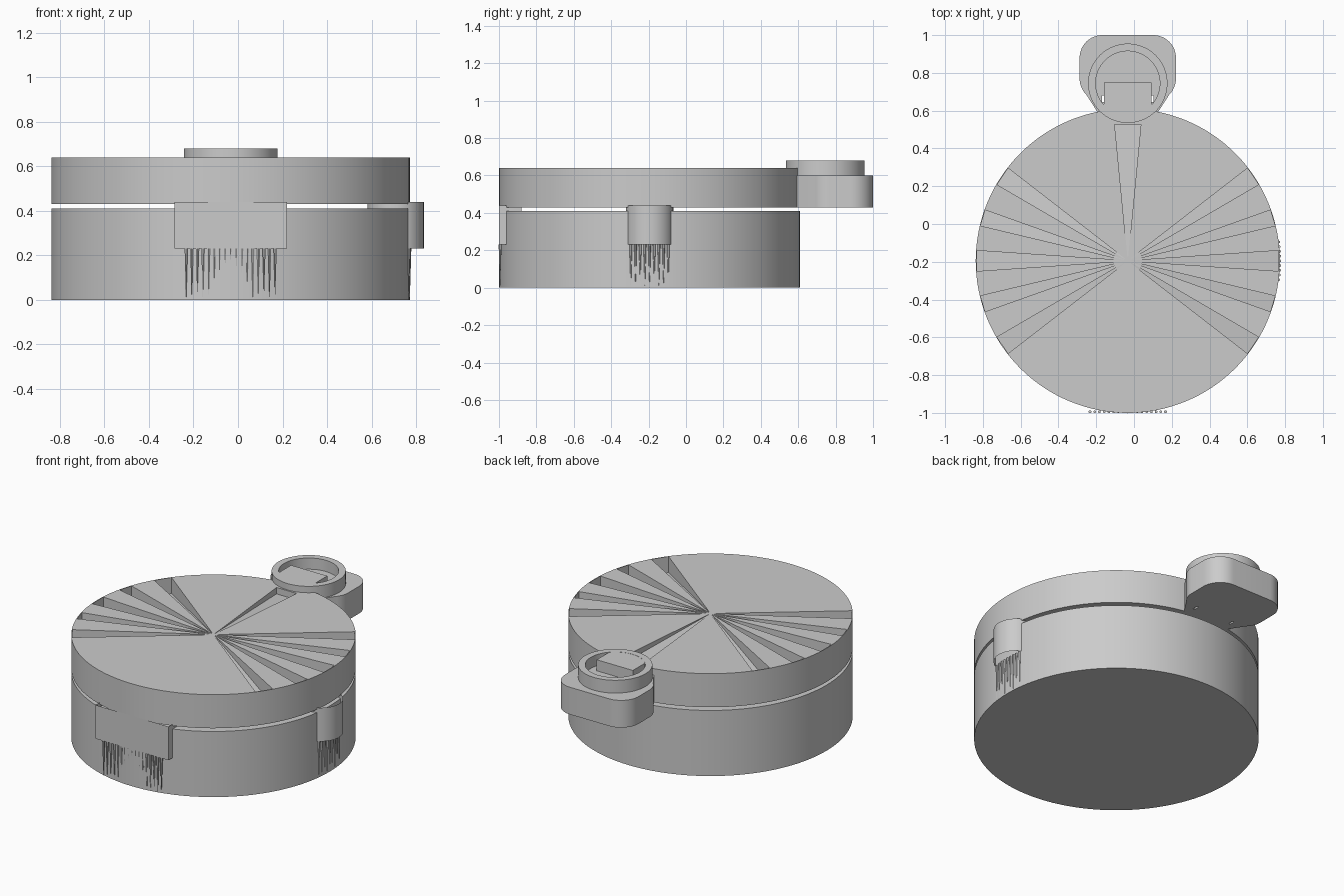
import bpy, bmesh, math
from math import sin, cos, radians, sqrt

if "Cube" in bpy.data.objects:
    bpy.data.objects.remove(bpy.data.objects["Cube"])

grey = bpy.data.materials.new("plain grey")
grey.use_nodes = True
grey.diffuse_color = (0.6, 0.6, 0.6, 1)
grey.node_tree.nodes["Principled BSDF"].inputs["Base Color"].default_value = (0.6, 0.6, 0.6, 1)

CX, CY, R = -0.033, -0.195, 0.805     # drum axis and radius
TOP = 0.64


def finish(name, bm):
    bmesh.ops.recalc_face_normals(bm, faces=bm.faces)
    mesh = bpy.data.meshes.new(name)
    bm.to_mesh(mesh)
    bm.free()
    mesh.materials.append(grey)
    obj = bpy.data.objects.new(name, mesh)
    bpy.context.collection.objects.link(obj)
    return obj


def add_prism(bm, outline, z0, z1, caps=True):
    low = [bm.verts.new((x, y, z0)) for x, y in outline]
    high = [bm.verts.new((x, y, z1)) for x, y in outline]
    n = len(outline)
    for i in range(n):
        j = (i + 1) % n
        bm.faces.new((low[i], low[j], high[j], high[i]))
    if caps:
        bm.faces.new(low[::-1])
        bm.faces.new(high)


def prism(name, outline, z0, z1, caps=True):
    bm = bmesh.new()
    add_prism(bm, outline, z0, z1, caps)
    return finish(name, bm)


def arc(x, y, r, start=0, end=360, n=96):
    closed = end - start == 360
    steps = n if closed else n - 1
    return [(x + r * cos(radians(start + (end - start) * i / steps)),
             y + r * sin(radians(start + (end - start) * i / steps))) for i in range(n)]


def rect(x0, x1, y0, y1):
    return [(x0, y0), (x1, y0), (x1, y1), (x0, y1)]


def cut(obj, cutter):
    mod = obj.modifiers.new("cut", 'BOOLEAN')
    mod.operation, mod.solver, mod.object = 'DIFFERENCE', 'EXACT', cutter
    bpy.context.view_layer.update()
    graph = bpy.context.evaluated_depsgraph_get()
    obj.data = bpy.data.meshes.new_from_object(obj.evaluated_get(graph))
    obj.modifiers.clear()
    bpy.data.objects.remove(cutter)


def smooth(obj):
    bpy.ops.object.select_all(action='DESELECT')
    obj.select_set(True)
    bpy.context.view_layer.objects.active = obj
    bpy.ops.object.shade_smooth_by_angle(angle=radians(30))


# Drum and lid
body = prism("drum_body", arc(CX, CY, R, n=128), 0, 0.41)
lid = prism("drum_lid", arc(CX, CY, R, n=128), 0.43, TOP)


# Sloping wedge grooves fanning out from the middle of the lid
def add_groove(bm, angle, width, reach, depth):
    rows = []
    for r, drop in ((0.02, 0.001), (reach, depth)):
        for z in (TOP - drop, TOP + 0.03):
            for side in (-0.5, 0.5):
                a = radians(angle + side * width)
                rows.append(bm.verts.new((CX + r * cos(a), CY + r * sin(a), z)))
    for ids in ((0, 1, 3, 2), (4, 5, 7, 6), (0, 1, 5, 4),
                (2, 3, 7, 6), (0, 2, 6, 4), (1, 3, 7, 5)):
        bm.faces.new([rows[i] for i in ids])


grooves = bmesh.new()
for tilt, width in ((-34, 7.5), (-16.5, 6.2), (0, 7.8), (16.5, 6.2), (34, 7.5)):
    for base in (0, 180):
        add_groove(grooves, base + tilt, width, R - 0.004, 0.1)
add_groove(grooves, 90, 11, 0.725, 0.04)
cut(lid, finish("groove_cutter", grooves))

# Rear lug: half outline, mirrored about the drum axis
half = [(0.12, 0.55), (0.165, 0.6)]
half += arc(0.135, 0.77, 0.12, -45, 0, 7) + arc(0.135, 0.88, 0.12, 0, 90, 13)
outline = [(CX + x, y) for x, y in half] + [(CX - x, y) for x, y in reversed(half)]
lug = prism("rear_lug", outline, 0.43, 0.6)

# Round cup on the lug, with a flat tongue inside
HY = 0.745
cup = prism("lug_cup", arc(CX, HY, 0.21), 0.595, 0.68)
cut(cup, prism("cup_cutter", arc(CX, HY, 0.17), 0.61, 0.75))
tongue = prism("cup_tongue", rect(CX - 0.125, CX + 0.125, 0.61, 0.75), 0.605, 0.679)
front_fill = prism("cup_front_fill", arc(CX, HY, 0.172, 220, 320, 24), 0.605, 0.679)
# Small slots beside the tongue, right through the lug
for side in (-1, 1):
    x = CX + side * 0.131
    for part in (cup, lug):
        cut(part, prism("slot_cutter", rect(x - 0.006, x + 0.006, 0.645, 0.68), 0.3, 0.8))

# Open connector sleeves on the front and right side
front_sleeve = prism("front_connector", rect(CX - 0.253, CX + 0.253, -1, -0.88), 0.23, 0.44, False)
side_sleeve = prism("side_connector", arc(0.708, CY, 0.127, n=48), 0.23, 0.44, False)


# Tapered pins hanging below each connector
def pins(name, places):
    bm = bmesh.new()
    for i, (x, y) in enumerate(places):
        tip = 0.012 + 0.012 * (i % 3)
        made = bmesh.ops.create_cone(bm, cap_ends=True, segments=6, radius1=0.001,
                                     radius2=0.008, depth=0.23 - tip)
        bmesh.ops.translate(bm, verts=made["verts"], vec=(x, y, (0.23 + tip) / 2))
    return finish(name, bm)


pins("front_pins", [(CX - 0.2 + 0.025 * i, -0.994) for i in range(17)])
side_steps = [-0.1 + 0.025 * i for i in range(9)]
pins("side_pins", [(CX + sqrt(R * R - d * d), CY + d) for d in side_steps])

for obj in (body, lid, lug, cup, side_sleeve):
    smooth(obj)
